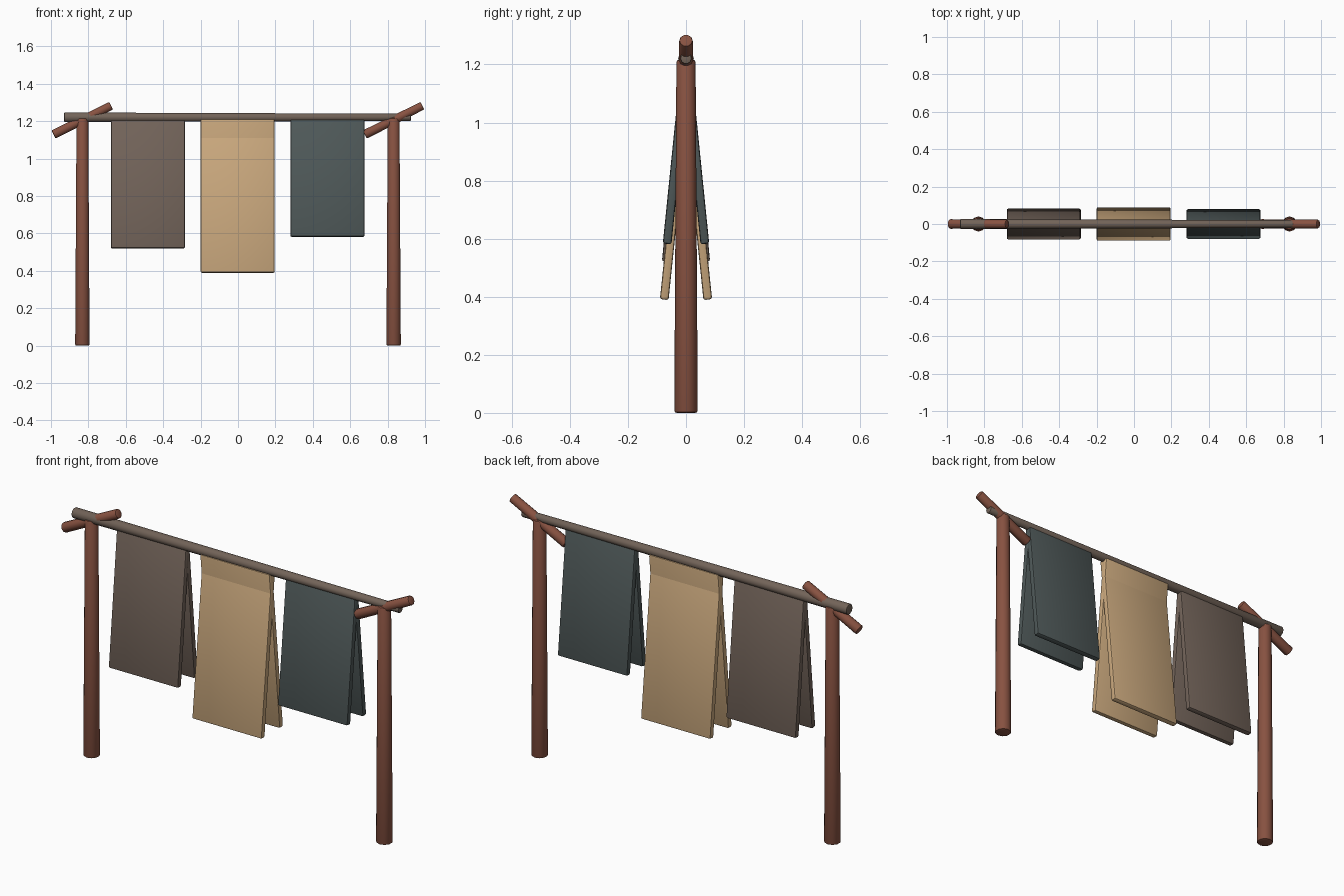
import bpy, bmesh, math
from mathutils import Vector, Matrix

if "Cube" in bpy.data.objects:
    bpy.data.objects.remove(bpy.data.objects["Cube"])


def material(name, rgb):
    m = bpy.data.materials.new(name)
    lin = [((c / 255 + 0.055) / 1.055) ** 2.4 for c in rgb]
    m.diffuse_color = (*lin, 1)
    m.use_nodes = True
    m.node_tree.nodes["Principled BSDF"].inputs["Base Color"].default_value = m.diffuse_color
    return m


red_wood = material("red brown wood", (136, 82, 65))
grey_wood = material("grey brown wood", (114, 99, 88))
brown = material("brown cloth", (115, 100, 90))
tan = material("tan cloth", (203, 169, 126))
slate = material("slate cloth", (79, 89, 89))


def finish(bm, name, mat, matrix, bevel_edges, bevel):
    bmesh.ops.bevel(bm, geom=bevel_edges, offset=bevel, segments=2,
                    profile=0.5, affect='EDGES')
    me = bpy.data.meshes.new(name)
    bm.to_mesh(me)
    bm.free()
    me.materials.append(mat)
    ob = bpy.data.objects.new(name, me)
    bpy.context.collection.objects.link(ob)
    ob.matrix_world = matrix
    bpy.ops.object.select_all(action='DESELECT')
    ob.select_set(True)
    bpy.context.view_layer.objects.active = ob
    bpy.ops.object.shade_smooth_by_angle(angle=math.radians(40))


def pole(name, a, b, r1, r2, mat, bevel):
    """Tapered round pole from a to b with softened rims."""
    a, b = Vector(a), Vector(b)
    bm = bmesh.new()
    bmesh.ops.create_cone(bm, cap_ends=True, segments=10, radius1=r1,
                          radius2=r2, depth=(b - a).length)
    rims = [e for e in bm.edges if abs(e.verts[0].co.z - e.verts[1].co.z) < 1e-5]
    tilt = math.atan2(b.x - a.x, b.z - a.z)
    mtx = Matrix.Translation((a + b) / 2) @ Matrix.Rotation(tilt, 4, 'Y')
    finish(bm, name, mat, mtx, rims, bevel)


def panel(name, x, top, bottom, mat):
    """Thin cloth slab; top and bottom are (y, z) of its end centres."""
    dy, dz = bottom[0] - top[0], top[1] - bottom[1]
    bm = bmesh.new()
    bmesh.ops.create_cube(bm, size=1)
    bmesh.ops.scale(bm, vec=(0.396, 0.03, math.hypot(dy, dz)), verts=bm.verts)
    mid = ((x, (top[0] + bottom[0]) / 2, (top[1] + bottom[1]) / 2))
    mtx = Matrix.Translation(mid) @ Matrix.Rotation(math.atan2(dy, dz), 4, 'X')
    finish(bm, name, mat, mtx, bm.edges[:], 0.008)


# posts and the slanted pegs lashed across their tops
for side, s in (("left", -1), ("right", 1)):
    x = 0.832 * s
    pole(side + "_post", (x, 0, 0), (x, 0, 1.216), 0.0405, 0.033, red_wood, 0.008)
    pole(side + "_peg", (x - 0.154, 0, 1.129), (x + 0.154, 0, 1.283),
         0.0255, 0.0235, red_wood, 0.005)

# top rail
pole("top_rail", (-0.93, 0, 1.221), (0.925, 0, 1.221), 0.027, 0.02, grey_wood, 0.005)

# cloths: a front and back panel each, meeting (or crossing) under the rail
for name, x, top_y, low_y, low_z, mat in (
        ("brown_cloth", -0.482, 0.001, 0.068, 0.52, brown),
        ("tan_cloth", -0.002, -0.0105, 0.075, 0.39, tan),
        ("slate_cloth", 0.478, 0.001, 0.065, 0.582, slate)):
    for side, s in (("front", -1), ("back", 1)):
        panel(name + "_" + side, x, (s * top_y, 1.212), (s * low_y, low_z), mat)
